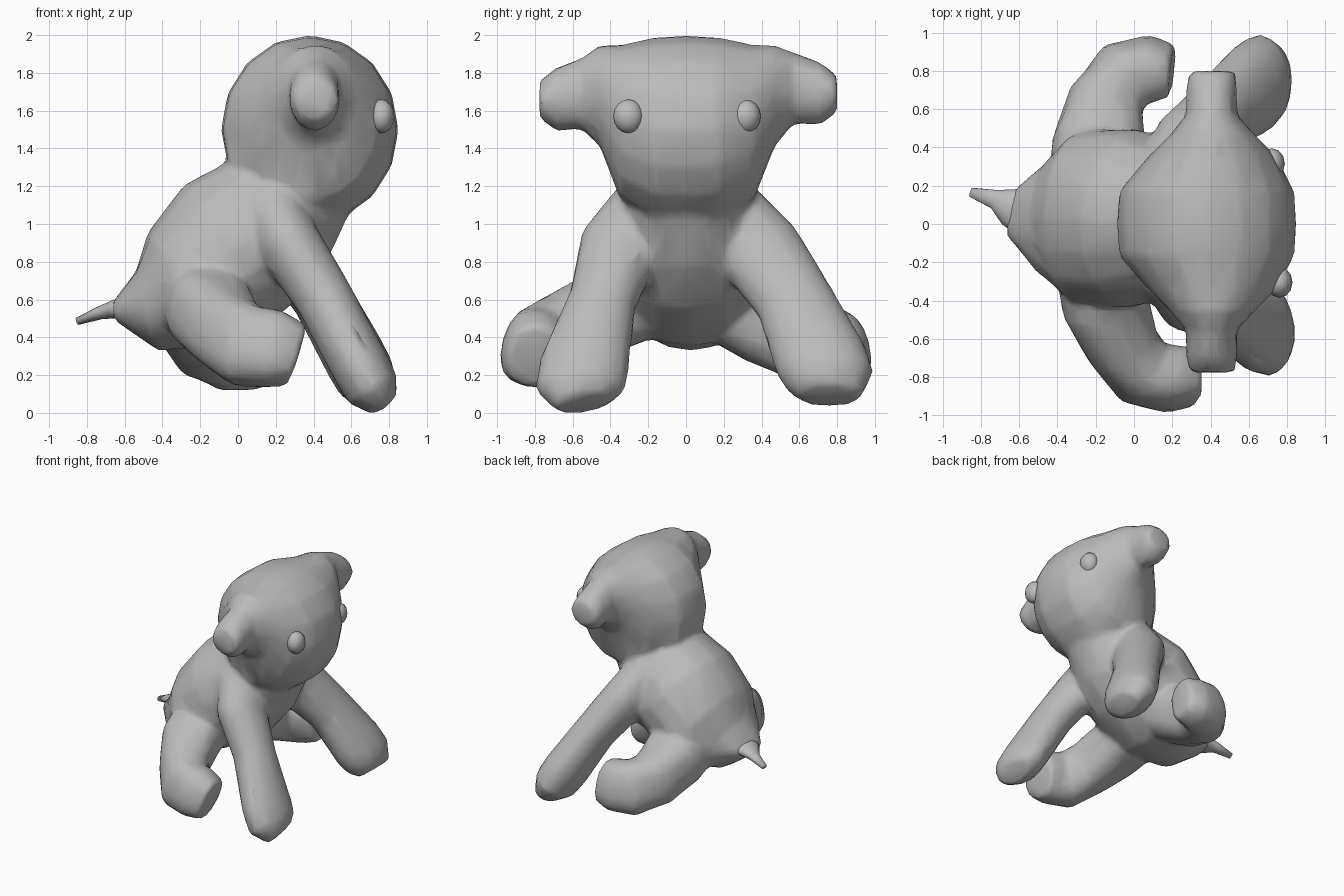
import bpy, bmesh
from math import cos, sin, pi, copysign
from mathutils import Vector

if "Cube" in bpy.data.objects:
    bpy.data.objects.remove(bpy.data.objects["Cube"])

SIDES = 16
plush = bpy.data.materials.new("plush_grey")
plush.use_nodes = True
grey = (0.5, 0.5, 0.5, 1)
plush.diffuse_color = grey
plush.node_tree.nodes["Principled BSDF"].inputs["Base Color"].default_value = grey


def bulge(value, power):
    """Power below one squares off a round section."""
    return copysign(abs(value) ** power, value)


def loft(bm, stations, ref, axis=None, power=1):
    """Closed tube; each station is x, y, z, radius along ref, radius across."""
    centres = [Vector(s[:3]) for s in stations]
    last = len(centres) - 1
    rings = []
    for i, s in enumerate(stations):
        t = Vector(axis or centres[min(i + 1, last)] - centres[max(i - 1, 0)]).normalized()
        u = Vector(ref)
        u = (u - t * u.dot(t)).normalized()
        w = t.cross(u)
        rings.append([bm.verts.new(centres[i] + u * s[3] * bulge(cos(a), power)
                                   + w * s[4] * bulge(sin(a), power))
                      for a in (2 * pi * k / SIDES for k in range(SIDES))])
    faces = [bm.faces.new(rings[0]), bm.faces.new(rings[-1])]
    for a, b in zip(rings, rings[1:]):
        for k in range(SIDES):
            n = (k + 1) % SIDES
            faces.append(bm.faces.new((a[k], a[n], b[n], b[k])))
    bmesh.ops.recalc_face_normals(bm, faces=faces)


def finish(bm, name):
    mesh = bpy.data.meshes.new(name)
    bm.to_mesh(mesh)
    bm.free()
    mesh.materials.append(plush)
    mesh.shade_smooth()
    obj = bpy.data.objects.new(name, mesh)
    bpy.context.collection.objects.link(obj)
    return obj


Y, Z = (0, 1, 0), (0, 0, 1)
skin = bmesh.new()

# Torso, from inside the head down to the rump
loft(skin, [(.42, 0, 1.27, .28, .26), (.2, 0, 1.05, .38, .38), (-.01, .03, .88, .47, .43),
            (-.26, .03, .66, .46, .37), (-.48, .03, .54, .29, .22),
            (-.65, .06, .55, .12, .06)], Y)

# Head and ears, one loft from ear tip to ear tip
half = [(.38, 0, 1.5, .5, .47), (.38, .17, 1.5, .49, .46), (.41, .36, 1.54, .41, .33),
        (.41, .47, 1.68, .27, .22), (.405, .57, 1.72, .19, .135),
        (.405, .71, 1.69, .17, .135), (.41, .8, 1.69, .1, .12)]
other = [(x, -y * .97, z - .03 * (y > .5), u, w) for x, y, z, u, w in half[:0:-1]]
loft(skin, other + half, Z, axis=Y)

# Front legs
loft(skin, [(.17, -.2, 1.1, .19, .16), (.28, -.35, .88, .22, .17), (.46, -.44, .6, .18, .155),
            (.65, -.54, .24, .24, .155), (.71, -.56, .13, .24, .15),
            (.77, -.54, .05, .16, .09)], Y)
loft(skin, [(.17, .2, 1.1, .19, .16), (.28, .39, .86, .23, .18), (.45, .57, .6, .21, .16),
            (.62, .71, .29, .25, .17), (.68, .76, .18, .24, .165),
            (.75, .76, .09, .17, .1)], Y)

# Hind legs, curling forward to flat soles
loft(skin, [(-.2, -.15, .62, .2, .22), (-.15, -.42, .54, .22, .23), (-.06, -.64, .43, .21, .19),
            (.05, -.78, .35, .22, .18), (.19, -.81, .34, .21, .17),
            (.31, -.8, .3, .17, .15)], (0, .3, 1), power=.8)
loft(skin, [(-.2, .15, .6, .2, .24), (-.18, .42, .48, .23, .25), (-.15, .64, .38, .22, .2),
            (-.04, .79, .33, .22, .18), (.08, .81, .33, .21, .17),
            (.2, .8, .34, .18, .13)], (0, -.3, 1), power=.8)

# Weld the stuffed parts into one low-poly skin
body = finish(skin, "body_skin")
weld = body.modifiers.new("weld", 'REMESH')
weld.mode = 'VOXEL'
weld.voxel_size = .022
weld.use_smooth_shade = True
soften = body.modifiers.new("soften", 'SMOOTH')
soften.factor = .5
soften.iterations = 10
reduce = body.modifiers.new("reduce", 'DECIMATE')
reduce.ratio = .07

# Tail, bent to one side with a flattened tip
tail = bmesh.new()
loft(tail, [(-.5, .03, .56, .14, .1), (-.65, .09, .55, .1, .05), (-.73, .13, .53, .05, .035),
            (-.85, .165, .485, .025, .02)], Y)
finish(tail, "tail")

# Button eyes
for name, x, y in (("left_eye", .72, .315), ("right_eye", .76, -.305)):
    eye = bmesh.new()
    bmesh.ops.create_uvsphere(eye, u_segments=12, v_segments=8, radius=.085)
    bmesh.ops.scale(eye, vec=(.8, .95, 1.05), verts=eye.verts)
    bmesh.ops.translate(eye, vec=(x, y, 1.57), verts=eye.verts)
    finish(eye, name)
